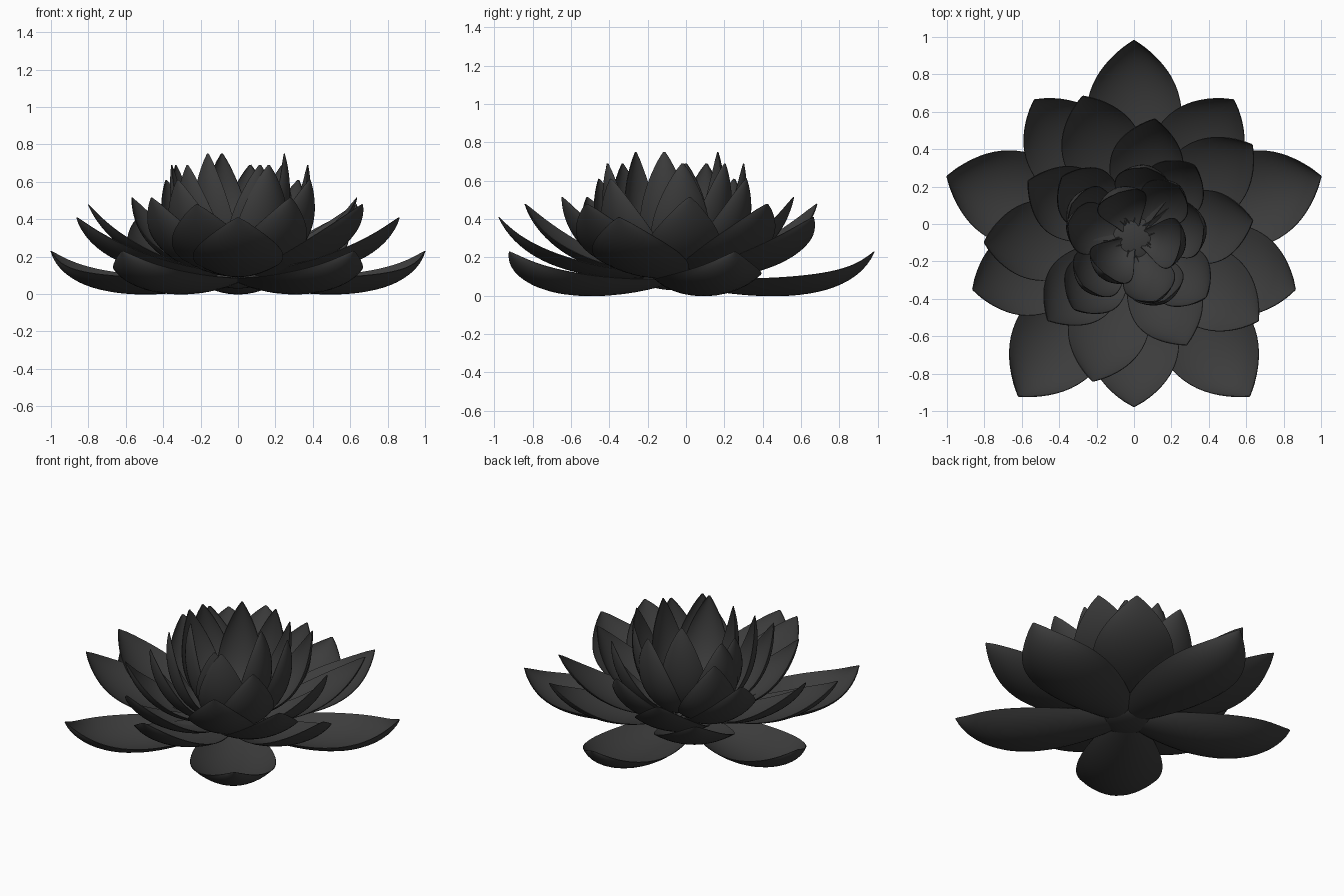
import bpy, bmesh, math
from mathutils import Vector, Matrix

cube = bpy.data.objects.get("Cube")
if cube:
    bpy.data.objects.remove(cube, do_unlink=True)

CENTRE_Y = -0.07
ROWS, COLS = 24, 12


def make_material(name, colour):
    mat = bpy.data.materials.new(name)
    mat.use_nodes = True
    mat.diffuse_color = colour
    bsdf = mat.node_tree.nodes["Principled BSDF"]
    bsdf.inputs["Base Color"].default_value = colour
    bsdf.inputs["Roughness"].default_value = 0.7
    return mat


charcoal = make_material("charcoal", (0.045, 0.045, 0.045, 1))


def bezier(p, t):
    u = 1 - t
    pos = p[0] * u**3 + p[1] * 3 * u*u*t + p[2] * 3 * u*t*t + p[3] * t**3
    tan = (p[1] - p[0]) * u*u + (p[2] - p[1]) * 2 * u*t + (p[3] - p[2]) * t*t
    return pos, tan.normalized()


def petal_mesh(name, spine, half_width, cup, thick=0.004):
    """Cupped petal: (radius, height) spine with a circular-arc cross-section."""
    pts = [Vector(p) for p in spine]
    bm = bmesh.new()
    grid = []
    for i in range(ROWS + 1):
        t = i / ROWS
        pos, tan = bezier(pts, t)
        up = Vector((-tan.y, tan.x))
        # broad foot, widest half way, pointed tip
        wave = math.sin(math.pi * (0.15 + 0.85 * t)**1.3)
        w = max(half_width * max(0, wave)**0.8, 0.003)
        row = []
        for j in range(COLS + 1):
            a = cup * (2 * j / COLS - 1)
            side = w * math.sin(a) / math.sin(cup)
            p = pos + up * (w * (1 - math.cos(a)) / math.sin(cup))
            row.append(bm.verts.new((p.x, side, p.y)))
        grid.append(row)
    for i in range(ROWS):
        for j in range(COLS):
            bm.faces.new((grid[i][j], grid[i + 1][j],
                          grid[i + 1][j + 1], grid[i][j + 1]))
    bm.normal_update()
    bmesh.ops.solidify(bm, geom=bm.faces[:], thickness=thick)
    bmesh.ops.recalc_face_normals(bm, faces=bm.faces)
    for f in bm.faces:
        f.smooth = True
    for e in bm.edges:
        e.smooth = e.calc_face_angle(0) < 0.7
    mesh = bpy.data.meshes.new(name)
    bm.to_mesh(mesh)
    bm.free()
    mesh.materials.append(charcoal)
    return mesh


# name, petal count, first angle, half width, cup, spine (radius, height)
LAYERS = [
    ("outer_petal", 5, 18, 0.255, 0.72,
     [(0.05, 0.06), (0.35, -0.01), (0.92, -0.075), (1.05, 0.23)]),
    ("second_petal", 5, 54, 0.24, 0.5,
     [(0.05, 0.1), (0.4, 0.07), (0.78, 0.14), (0.905, 0.41)]),
    ("third_petal", 5, 38, 0.215, 0.5,
     [(0.05, 0.1), (0.35, 0.08), (0.68, 0.21), (0.8, 0.48)]),
    ("fourth_petal", 5, 8, 0.195, 0.65,
     [(0.05, 0.1), (0.3, 0.09), (0.57, 0.22), (0.64, 0.515)]),
    ("fifth_petal", 4, 50, 0.17, 0.75,
     [(0.05, 0.11), (0.3, 0.1), (0.5, 0.3), (0.5, 0.61)]),
    ("sixth_petal", 5, 8, 0.15, 0.8,
     [(0.05, 0.12), (0.3, 0.12), (0.43, 0.4), (0.375, 0.69)]),
    ("inner_petal", 3, 49, 0.14, 0.8,
     [(0.05, 0.12), (0.26, 0.14), (0.39, 0.4), (0.36, 0.69)]),
    ("heart_petal", 3, 110, 0.135, 0.85,
     [(0.05, 0.13), (0.22, 0.15), (0.33, 0.45), (0.25, 0.75)]),
]

for name, count, start, width, cup, spine in LAYERS:
    mesh = petal_mesh(name, spine, width, cup)
    for k in range(count):
        ob = bpy.data.objects.new(f"{name}_{k + 1}", mesh)
        ob.location = (0, CENTRE_Y, 0)
        ob.rotation_euler.z = math.radians(start + k * 360 / count)
        bpy.context.collection.objects.link(ob)

# Flattened base that joins the petals
bm = bmesh.new()
bmesh.ops.create_uvsphere(bm, u_segments=32, v_segments=16, radius=1,
                          matrix=Matrix.Diagonal((0.16, 0.16, 0.06, 1)))
for f in bm.faces:
    f.smooth = True
base_mesh = bpy.data.meshes.new("flower_base")
bm.to_mesh(base_mesh)
bm.free()
base_mesh.materials.append(charcoal)
base = bpy.data.objects.new("flower_base", base_mesh)
base.location = (0, CENTRE_Y, 0.09)
bpy.context.collection.objects.link(base)
